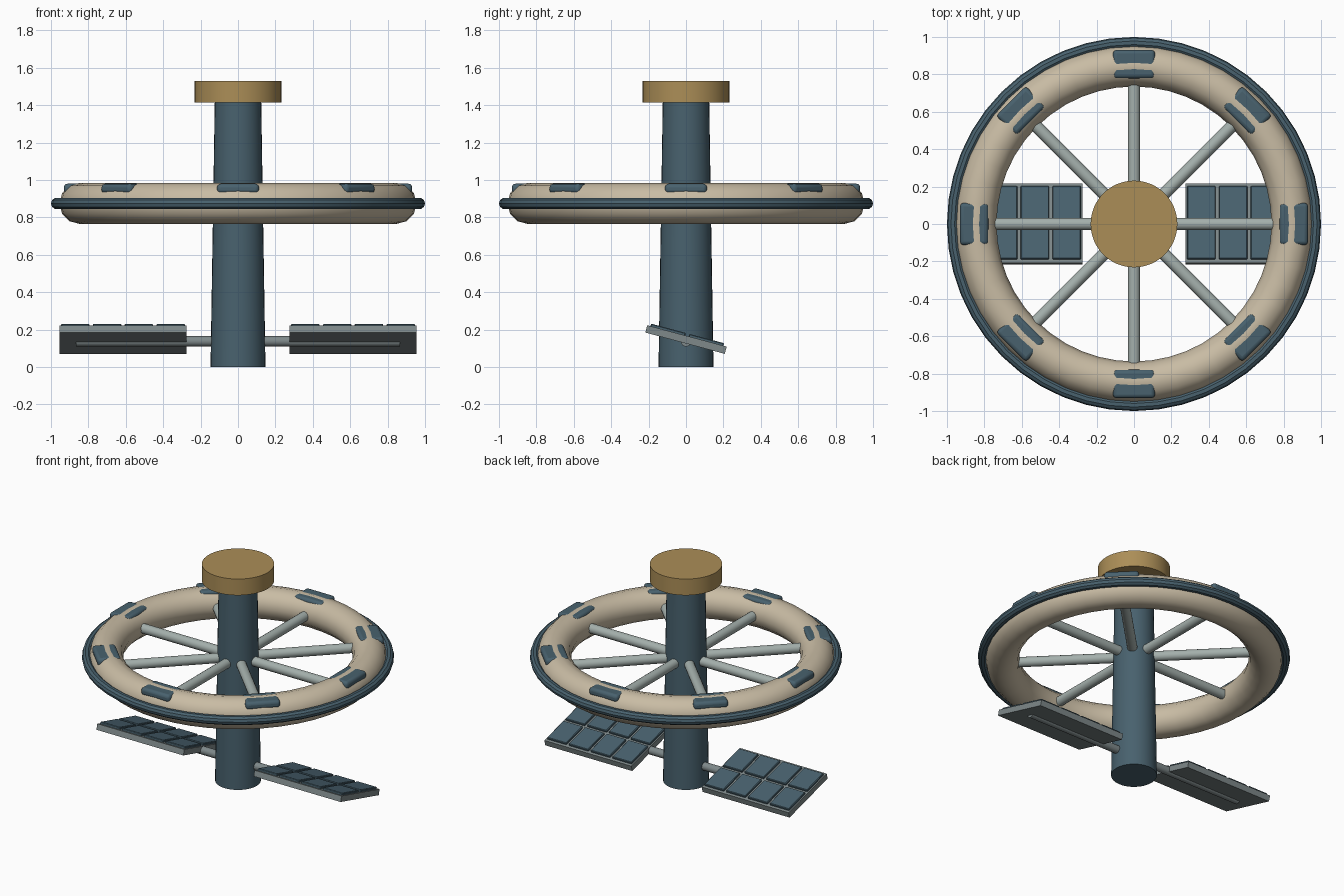
import bpy
from math import radians, pi, cos, sin
from mathutils import Matrix, Vector

cube = bpy.data.objects.get("Cube")
if cube:
    bpy.data.objects.remove(cube, do_unlink=True)


def material(name, r, g, b):
    mat = bpy.data.materials.new(name)
    mat.use_nodes = True
    mat.diffuse_color = (r, g, b, 1)
    bsdf = next(n for n in mat.node_tree.nodes if n.type == 'BSDF_PRINCIPLED')
    bsdf.inputs["Base Color"].default_value = (r, g, b, 1)
    return mat


CREAM = material("cream hull", 0.58, 0.50, 0.37)
BLUE = material("slate blue", 0.065, 0.12, 0.155)
GOLD = material("ochre", 0.41, 0.27, 0.095)
PALE = material("pale grey green", 0.37, 0.43, 0.41)
GREY = material("frame grey", 0.21, 0.25, 0.255)

RING_Z = 0.875
RING_R = 0.845
PANEL_Z = 0.147


def finish(name, mat, smooth=True):
    obj = bpy.context.object
    obj.name = obj.data.name = name
    obj.data.materials.append(mat)
    if smooth:
        bpy.ops.object.shade_smooth_by_angle(angle=radians(35))
    return obj


def torus(name, major, minor, sides, mat):
    bpy.ops.mesh.primitive_torus_add(major_radius=major, minor_radius=minor, major_segments=48,
                                     minor_segments=sides, location=(0, 0, RING_Z))
    return finish(name, mat)


def rod(name, start, end, radius, mat, sides=16):
    a, b = Vector(start), Vector(end)
    bpy.ops.mesh.primitive_cylinder_add(vertices=sides, radius=radius, depth=(b - a).length,
                                        location=(a + b) / 2,
                                        rotation=(b - a).to_track_quat('Z', 'Y').to_euler())
    return finish(name, mat)


def box(name, size, matrix, mat, bevel=0, segments=1):
    bpy.ops.mesh.primitive_cube_add(size=1)
    obj = bpy.context.object
    obj.data.transform(Matrix.Diagonal((*size, 1)))
    obj.matrix_world = matrix
    if bevel:
        mod = obj.modifiers.new("soft edges", 'BEVEL')
        mod.width = bevel
        mod.segments = segments
    return finish(name, mat, segments > 1)


# Central tower, tapering upward, with a docking cap
bpy.ops.mesh.primitive_cone_add(vertices=32, radius1=0.147, radius2=0.124, depth=1.43,
                                location=(0, 0, 0.715))
finish("central_tower", BLUE)
rod("docking_cap", (0, 0, 1.415), (0, 0, 1.53), 0.232, GOLD, 48)

# Habitat ring with an outer bumper rail
torus("habitat_ring", RING_R, 0.11, 12, CREAM)
torus("outer_rail", 0.969, 0.031, 10, BLUE)

# Eight spokes, each with a window block set into the top of the ring
for i in range(8):
    angle = i * pi / 4
    direction = Vector((cos(angle), sin(angle), 0))
    height = Vector((0, 0, RING_Z))
    rod(f"spoke_{i + 1}", direction * 0.1 + height, direction * 0.755 + height, 0.033, PALE)
    place = Matrix.Rotation(angle, 4, 'Z') @ Matrix.Translation((0.855, 0, 0.953))
    box(f"window_block_{i + 1}", (0.152, 0.225, 0.055), place, BLUE, 0.02, 3)

# Boom carrying the two tilted solar panels
rod("panel_boom", (-0.865, 0, 0.138), (0.865, 0, 0.138), 0.028, GREY)
for side, label in ((1, "left"), (-1, "right")):
    tilt = Matrix.Translation((side * 0.615, 0, PANEL_Z)) @ Matrix.Rotation(radians(-15), 4, 'X')
    box(f"{label}_panel_frame", (0.68, 0.44, 0.04), tilt, GREY)
    for col in range(4):
        for row in range(2):
            spot = Matrix.Translation(((col - 1.5) * 0.17, (row - 0.5) * 0.212, 0.023))
            box(f"{label}_solar_cell_{col + 1}_{row + 1}", (0.152, 0.192, 0.022),
                tilt @ spot, BLUE, 0.004)
